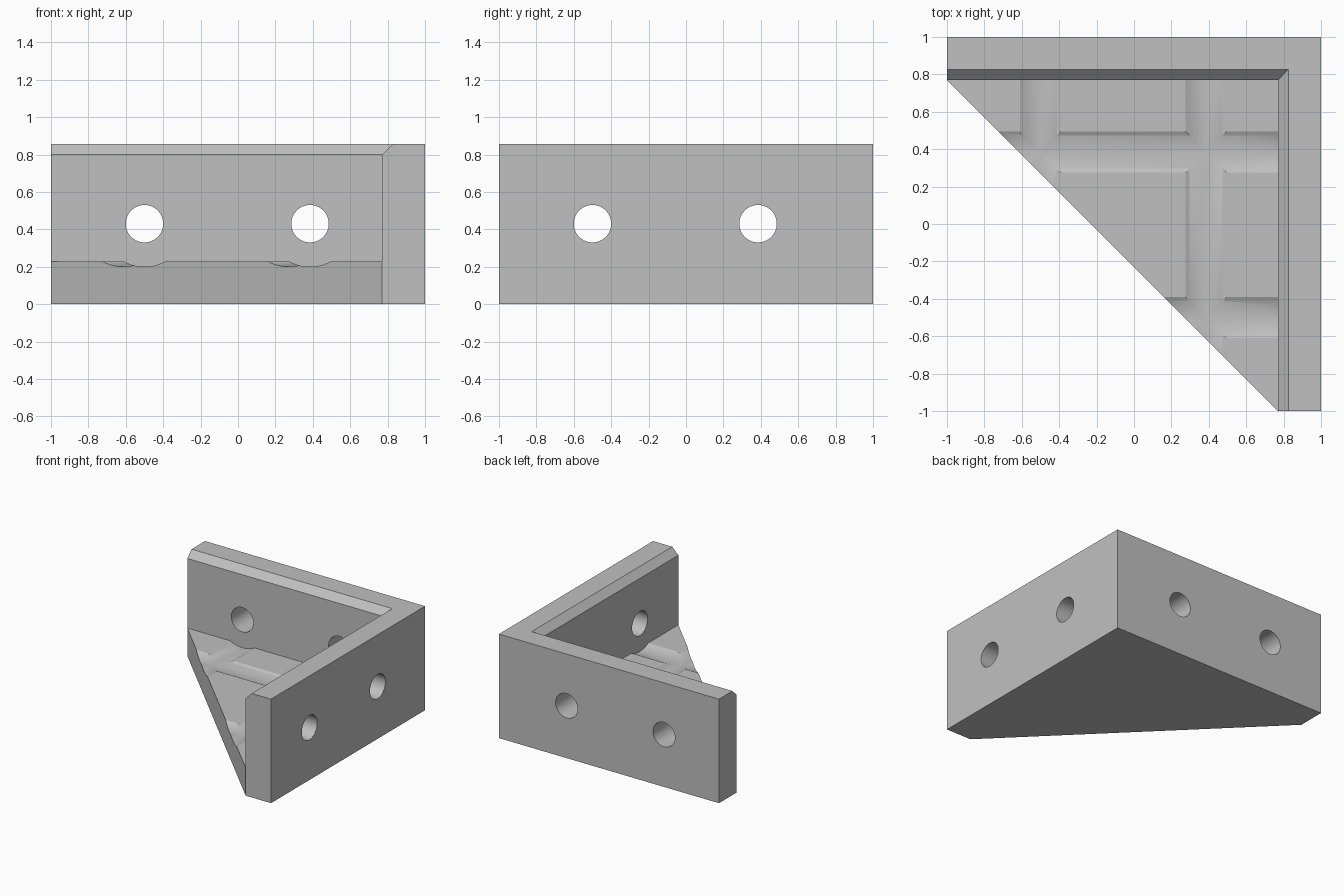
import bpy
import bmesh
import math
from mathutils import Matrix, Vector

cube = bpy.data.objects.get("Cube")
if cube:
    bpy.data.objects.remove(cube, do_unlink=True)

HEIGHT, FLOOR, INNER, CHAMFER = 0.855, 0.228, 0.77, 0.055
HOLE_Z, HOLE_R, GROOVE_R = 0.43, 0.1, 0.23
HOLE_POSITIONS = (-0.5, 0.385)

grey = bpy.data.materials.new("plain grey")
grey.use_nodes = True
colour = (0.53, 0.53, 0.53, 1)
grey.diffuse_color = colour
grey.node_tree.nodes["Principled BSDF"].inputs["Base Color"].default_value = colour


def finish(name, bm):
    bmesh.ops.recalc_face_normals(bm, faces=bm.faces)
    mesh = bpy.data.meshes.new(name)
    bm.to_mesh(mesh)
    bm.free()
    mesh.materials.append(grey)
    obj = bpy.data.objects.new(name, mesh)
    bpy.context.collection.objects.link(obj)
    return obj


def loft(name, rings):
    """Closed solid through a stack of matching outlines."""
    bm = bmesh.new()
    loops = [[bm.verts.new((x, y, z)) for x, y in ring] for ring, z in rings]
    for low, high in zip(loops, loops[1:]):
        for i in range(len(low)):
            j = (i + 1) % len(low)
            bm.faces.new((low[i], low[j], high[j], high[i]))
    bm.faces.new(loops[0][::-1])
    bm.faces.new(loops[-1])
    return finish(name, bm)


def rod(name, radius, start, end, sides=64):
    """Cylinder between two points."""
    start, end = Vector(start), Vector(end)
    turn = (end - start).to_track_quat("Z", "Y").to_matrix().to_4x4()
    bm = bmesh.new()
    bmesh.ops.create_cone(bm, cap_ends=True, segments=sides, radius1=radius,
                          radius2=radius, depth=(end - start).length,
                          matrix=Matrix.Translation((start + end) / 2) @ turn)
    return finish(name, bm)


def square(edge):
    return [(-2, -2), (edge, -2), (edge, edge), (-2, edge)]


# Solid block with the diagonal front
outline = [(1, 1), (-1, 1), (-1, INNER), (INNER, -1), (1, -1)]
bracket = loft("corner_bracket", [(outline, 0), (outline, HEIGHT)])

# Inside pocket, flared at the top to chamfer the wall edges
over = 0.1
cutters = [loft("pocket_cutter", [
    (square(INNER), FLOOR),
    (square(INNER), HEIGHT - CHAMFER),
    (square(INNER + CHAMFER + over), HEIGHT + over)])]

# Screw holes through both walls, with driver grooves across the floor
for p in HOLE_POSITIONS:
    for name, r, a, b in (("groove_cutter", GROOVE_R, -2, INNER),
                          ("hole_cutter", HOLE_R, 0.6, 1.2)):
        cutters.append(rod(name, r, (p, a, HOLE_Z), (p, b, HOLE_Z)))
        cutters.append(rod(name, r, (a, p, HOLE_Z), (b, p, HOLE_Z)))

bpy.ops.object.select_all(action="DESELECT")
bracket.select_set(True)
bpy.context.view_layer.objects.active = bracket
for cutter in cutters:
    cutter.hide_render = True
    mod = bracket.modifiers.new("cut", "BOOLEAN")
    mod.operation, mod.solver, mod.object = "DIFFERENCE", "EXACT", cutter
    bpy.ops.object.modifier_apply(modifier=mod.name)
    bpy.data.objects.remove(cutter, do_unlink=True)

bpy.ops.object.shade_smooth_by_angle(angle=math.radians(30))
